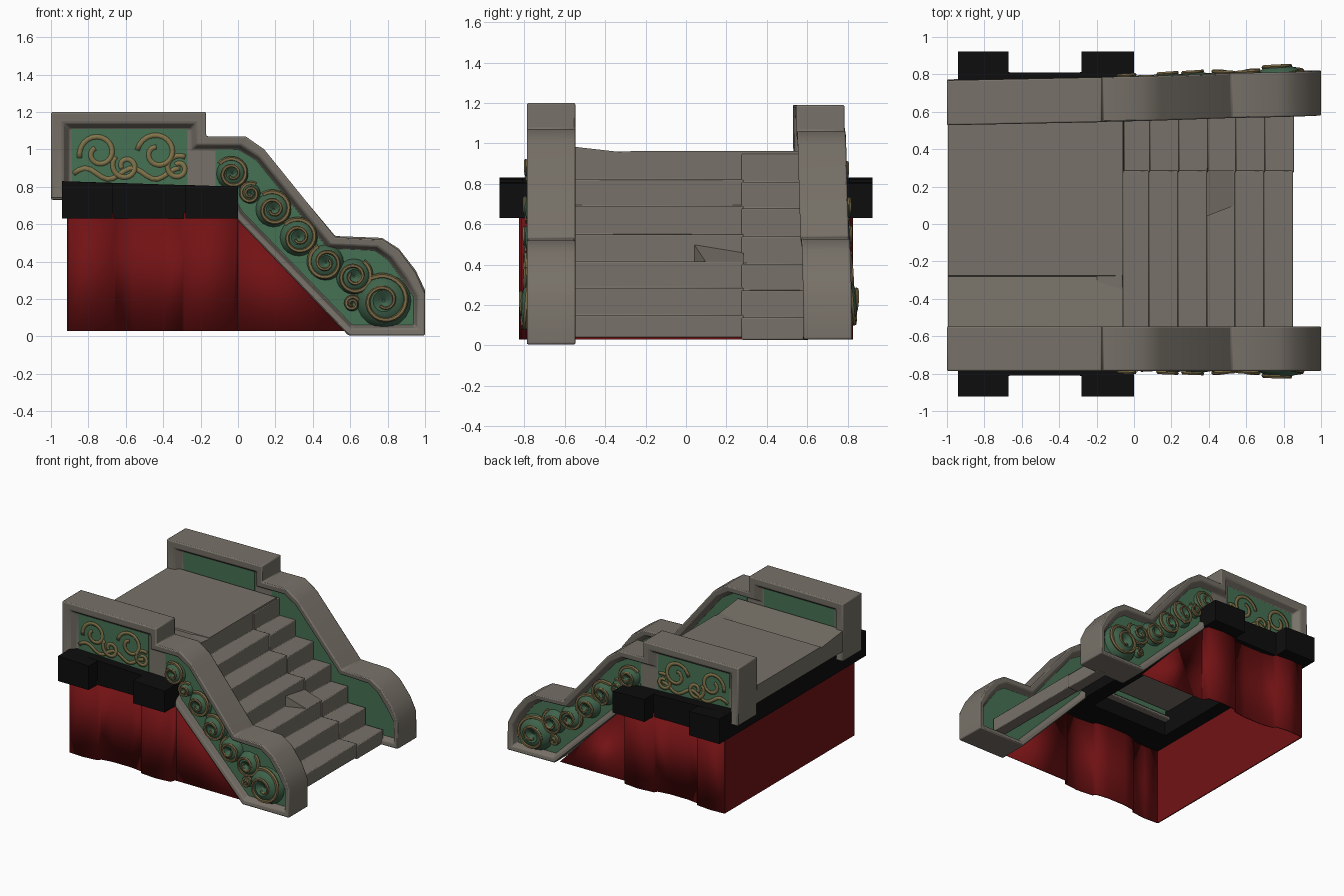
import bpy, math

if "Cube" in bpy.data.objects:
    bpy.data.objects.remove(bpy.data.objects["Cube"])

def mat(name, c):
    m = bpy.data.materials.new(name)
    m.diffuse_color = (*c, 1)
    m.use_nodes = True
    m.node_tree.nodes["Principled BSDF"].inputs["Base Color"].default_value = m.diffuse_color
    return m

STONE = mat("stone_grey", (0.185, 0.165, 0.138))
RED = mat("dark_red", (0.17, 0.006, 0.007))
BLACK = mat("black_beam", (0.004, 0.004, 0.004))
GREEN = mat("panel_green", (0.062, 0.165, 0.088))
TAN = mat("painted_tan", (0.22, 0.175, 0.07))
JADE = mat("carved_green", (0.05, 0.125, 0.07))
BRONZE = mat("carved_bronze", (0.19, 0.14, 0.06))

import bmesh

def add(name, verts, faces, material, bevel=0, solid=0):
    me = bpy.data.meshes.new(name)
    me.from_pydata(verts, [], faces)
    bm = bmesh.new()
    bm.from_mesh(me)
    bmesh.ops.recalc_face_normals(bm, faces=bm.faces)
    bm.to_mesh(me)
    bm.free()
    me.materials.append(material)
    ob = bpy.data.objects.new(name, me)
    bpy.context.collection.objects.link(ob)
    if solid:
        m = ob.modifiers.new("thickness", 'SOLIDIFY')
        m.thickness = solid
        m.offset = 0
    if bevel:
        m = ob.modifiers.new("soft_edges", 'BEVEL')
        m.width = bevel
        m.segments = 2
        m.limit_method = 'ANGLE'
        m.angle_limit = math.radians(40)
    return ob

def loft(name, loops, material, caps=True, **kw):
    """Skin a list of closed loops that have equal point counts."""
    n = len(loops[0])
    faces = [(k * n + i, k * n + (i + 1) % n, (k + 1) * n + (i + 1) % n, (k + 1) * n + i)
             for k in range(len(loops) - 1) for i in range(n)]
    if caps:
        faces += [tuple(range(n)), tuple(range((len(loops) - 1) * n, len(loops) * n))]
    return add(name, [v for l in loops for v in l], faces, material, **kw)

def box(name, x0, x1, y0, y1, z0, z1, material, **kw):
    q = [(x0, y0), (x1, y0), (x1, y1), (x0, y1)]
    return loft(name, [[(x, y, z) for x, y in q] for z in (z0, z1)], material, **kw)

def place(x, d, z, s):
    """Point on a side wall: d is the distance from the middle. The back wall sits a little crooked."""
    if s < 0:
        return (x, -d, z)
    return (x, d + 0.02 * x + 0.008 - 0.012 * (z - 0.6), 0.025 + z * 0.965 if x > 0.2 else z - 0.01)

# side wall outline and its inset panel outline (x, z)
OUT = [(-1, .74), (-1, 1.2), (-.17, 1.2), (-.17, 1.07), (.04, 1.07), (.14, 1.0), (.52, .53),
       (.77, .52), (.86, .46), (.95, .34), (1, .23), (1, .005), (.59, .005), (0, .62), (-.05, .74)]
INS = [(-.9, .78), (-.9, 1.11), (-.25, 1.11), (-.25, 1.0), (.0, 1.0), (.1, .94), (.48, .47),
       (.73, .46), (.8, .41), (.88, .3), (.94, .21), (.94, .06), (.61, .06), (.02, .67), (-.04, .78)]
MID = [(a + (c - a) * .65, b + (d - b) * .65) for (a, b), (c, d) in zip(OUT, INS)]
PANEL_TOP = [(-.89, .8), (-.89, 1.11), (-.27, 1.11), (-.27, .8)]
PANEL_LOW = [(-.12, .8), (-.12, 1.0)] + INS[4:14]
FACE = 0.738

def bulge(q, h):
    return h * (1 - q ** 4) * (0.45 + 0.55 * min(1, q / 0.4))

def scroll(name, cx, cz, R, start, turn, s):
    """Carved scroll: dimpled dome with a raised spiral edge."""
    h, n = 0.4 * R + 0.02, 20
    loops = []
    for q in (1, .93, .8, .6, .4, .2, .05):
        loops.append([place(cx + R * q * math.cos(2 * math.pi * i / n), FACE + bulge(q, h),
                            cz + R * q * math.sin(2 * math.pi * i / n), s) for i in range(n)])
    loft(name + "_dome", loops, JADE)
    t, loops = 0.011 + 0.04 * R, []
    for k in range(45):
        f = k / 44
        r, a = R * (1 - 0.78 * f), start + turn * f * 3.6 * math.pi
        w = t * (1 - 0.45 * f)
        ring = []
        for j in range(6):
            b = j * math.pi / 3
            rr = r + w * math.cos(b)
            ring.append(place(cx + rr * math.cos(a), FACE + 0.004 + bulge(r / R, h) + w * math.sin(b),
                              cz + rr * math.sin(a), s))
        loops.append(ring)
    loft(name + "_edge", loops, BRONZE)

def ribbon(name, pts, w, s):
    """Thin painted stripe along a path on the upper panel."""
    vs = []
    for i, (x, z) in enumerate(pts):
        (ax, az), (bx, bz) = pts[max(i - 1, 0)], pts[min(i + 1, len(pts) - 1)]
        l = math.hypot(bx - ax, bz - az)
        nx, nz = -(bz - az) / l * w / 2, (bx - ax) / l * w / 2
        vs += [place(x + nx, FACE + .006, z + nz, s), place(x - nx, FACE + .006, z - nz, s)]
    add(name, vs, [(2 * i, 2 * i + 1, 2 * i + 3, 2 * i + 2) for i in range(len(pts) - 1)], TAN, solid=.004)

def curl(cx, cz, R, a0, turn):
    return [(cx + R * (1 - .7 * k / 26) * math.cos(a0 + turn * k / 26 * 7.5),
             cz + R * (1 - .7 * k / 26) * math.sin(a0 + turn * k / 26 * 7.5)) for k in range(27)]

SCROLLS = [(-.03, .87, .085, 2.5, -1), (.065, .765, .055, 1, 1), (.19, .68, .095, 2.2, -1),
           (.325, .53, .1, 2.4, -1), (.47, .395, .095, 2, 1), (.62, .32, .095, 1, -1),
           (.78, .19, .145, 2.8, -1), (.61, .175, .04, 0, 1)]
CURLS = [(-.745, .98, .105, 3.4, -1), (-.6, .91, .075, 2.4, 1), (-.43, .98, .11, 3.0, -1),
         (-.32, .9, .07, 1.0, 1)]

for s, side in ((-1, "front"), (1, "back")):
    # stone wall with a sloped rim around a recessed panel on both faces
    prof = [(INS, .60), (MID, .552), (OUT, .546), (OUT, .788), (MID, .782), (INS, .735)]
    loft(side + "_wall", [[place(x, d, z, s) for x, z in o] for o, d in prof], STONE, bevel=.01)
    # green panel plates, outside and inside
    for nm, o in (("upper", PANEL_TOP), ("lower", PANEL_LOW)):
        for face, d0, d1 in (("outer", .732, FACE), ("inner", .597, .603)):
            loft(f"{side}_{nm}_{face}_panel", [[place(x, d, z, s) for x, z in o] for d in (d0, d1)], GREEN)
    for i, c in enumerate(SCROLLS):
        scroll(f"{side}_scroll_{i}", *c, s)
    for i, c in enumerate(CURLS):
        ribbon(f"{side}_painted_curl_{i}", curl(*c), .026, s)
    ribbon(f"{side}_painted_vine",
           [(-.88 + .03 * k, .87 + .03 * math.sin(k * .75)) for k in range(20)], .026, s)
    # black beam with sloping top and two projecting blocks
    y0, y1 = sorted((s * .6, s * .81))
    loft(side + "_beam", [[(-.94, y, .63), (0, y, .63), (0, y, .8), (-.94, y, .83)] for y in (y0, y1)], BLACK)
    y0, y1 = sorted((s * .7, s * .922))
    for i, (x0, x1, za, zb) in enumerate(((-.94, -.67, .83, .82), (-.28, 0, .81, .8))):
        loft(f"{side}_beam_block_{i}", [[(x0, y, .63), (x1, y, .63), (x1, y, zb), (x0, y, za)]
                                        for y in (y0, y1)], BLACK)
    # red side wall with two shallow columns, and the wedge under the stairs
    plan = [(-.91, .815), (-.79, .822), (-.67, .81), (-.655, .785), (-.56, .77), (-.4, .77),
            (-.3, .785), (-.285, .81), (-.15, .822), (-.03, .81), (-.015, .775), (0, .77)]
    vs = [(x, s * y, z) for x, y in plan for z in (.03, .66)]
    n = len(vs)
    vs += [(.57, s * .77, .03), (0, s * .77, .625)]
    add(side + "_red_wall", vs, [(i, i + 2, i + 3, i + 1) for i in range(0, n - 2, 2)]
        + [(n - 2, n, n + 1)], RED, solid=.008)

# red back wall and cross beams
box("end_red_wall", -.914, -.906, -.815, .815, .03, .66, RED)
box("end_beam", -.94, -.8, -.62, .62, .63, .83, BLACK)
box("stair_beam", -.12, 0, -.62, .62, .63, .78, BLACK)

# stone deck, tilted up along the front side
DECK = [(-.57, .82), (.57, .82), (.57, .962), (-.275, .962), (-.28, .952), (-.57, .985)]
loft("deck", [[(x, y, z) for y, z in DECK] for x in (-.995, -.06)], STONE)

# stairs in two pieces, the back piece slightly sunk
def stairs(name, y0, y1, dx, dz):
    p = [(-.2, .955)]
    xs = (-.06, .08, .235, .39, .54, .695, .85)
    zs = (.96, .82, .69, .55, .415, .285, .15, .04)
    for i, x in enumerate(xs):
        p += [(x, zs[i]), (x, zs[i + 1])]
    p += [(.76, .04), (-.06, .77), (-.2, .77)]
    loft(name, [[(x + dx, y, z + dz) for x, z in p] for y in (y0, y1)], STONE, bevel=.006)

stairs("stairs_main", -.58, .285, 0, 0)
stairs("stairs_sunk_part", .275, .61, .005, -.012)
# broken chunk lying on one step
add("broken_step_chunk", [(.385, .04, .41), (.385, .285, .41), (.54, .285, .41), (.54, .1, .41),
                          (.385, .04, .5), (.385, .285, .46)],
    [(0, 1, 2, 3), (0, 4, 5, 1), (4, 3, 2, 5), (0, 3, 4), (1, 5, 2)], STONE)

# smooth shading with sharp edges kept
for ob in bpy.context.scene.objects:
    ob.select_set(True)
    bpy.context.view_layer.objects.active = ob
bpy.ops.object.shade_smooth_by_angle(angle=math.radians(35))
